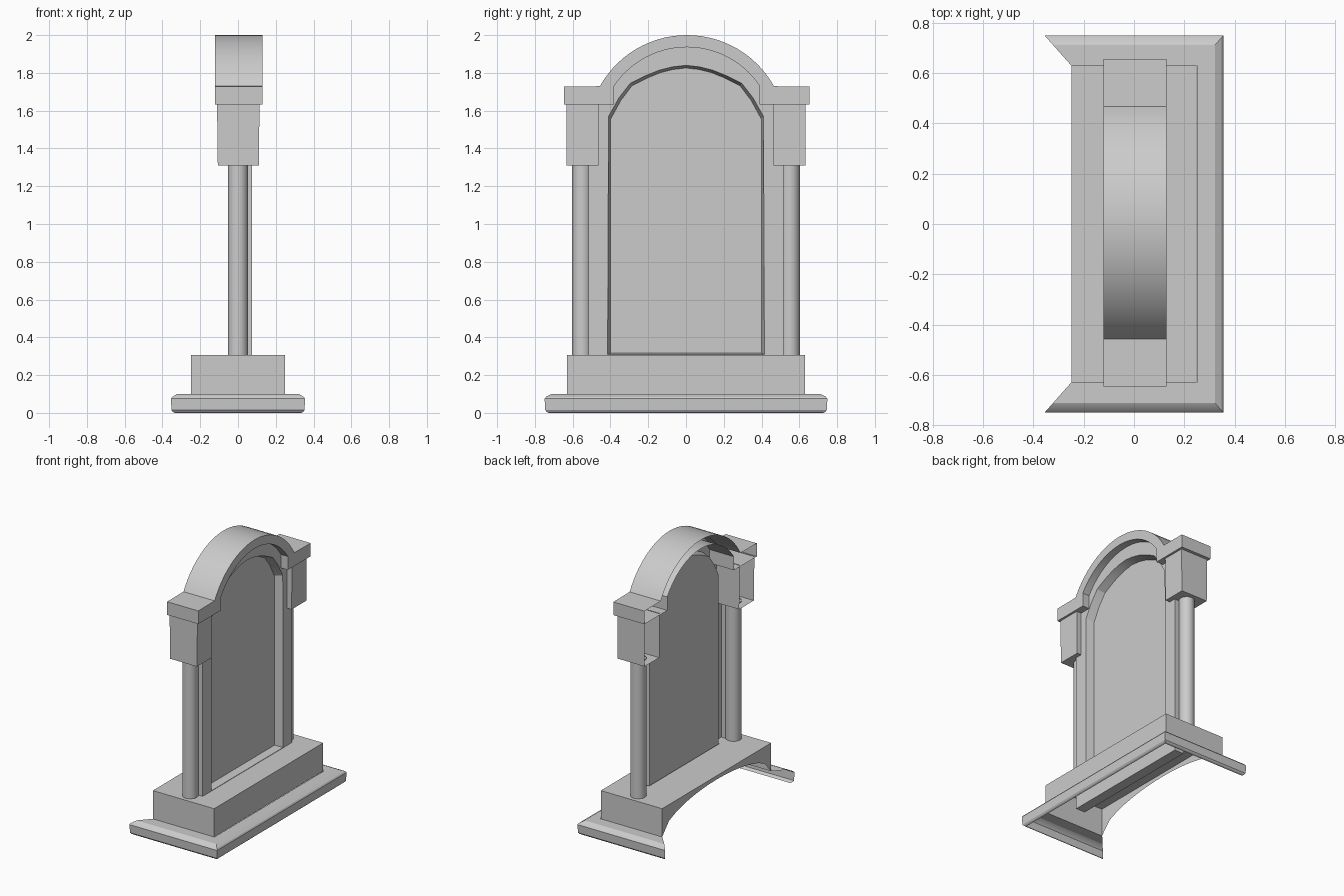
import bpy, bmesh, math

if "Cube" in bpy.data.objects:
    bpy.data.objects.remove(bpy.data.objects["Cube"])


def finish(name, bm, angle=35):
    bmesh.ops.remove_doubles(bm, verts=bm.verts, dist=1e-5)
    bmesh.ops.recalc_face_normals(bm, faces=bm.faces)
    me = bpy.data.meshes.new(name)
    bm.to_mesh(me)
    bm.free()
    ob = bpy.data.objects.new(name, me)
    bpy.context.collection.objects.link(ob)
    bpy.ops.object.select_all(action='DESELECT')
    ob.select_set(True)
    bpy.context.view_layer.objects.active = ob
    bpy.ops.object.shade_smooth_by_angle(angle=math.radians(angle))
    return ob


def loft(bm, loops, closed=False):
    """Bridge successive point loops with quads; return the vertex loops."""
    rows = [[bm.verts.new(p) for p in lp] for lp in loops]
    for a, b in zip(rows, rows[1:]):
        n = len(a)
        for i in range(n if closed else n - 1):
            j = (i + 1) % n
            bm.faces.new((a[i], a[j], b[j], b[i]))
    return rows


def mirrored(half):
    """Half outline from +y side up to y = 0, continued down the -y side."""
    return half + [(-y, z) for y, z in reversed(half) if y > 1e-6]


def arc(radius, y_end, n=14, zc=1.472):
    a0 = math.asin(y_end / radius)
    return [(radius * math.sin(a0 * (1 - i / n)), zc + radius * math.cos(a0 * (1 - i / n)))
            for i in range(n + 1)]


# Base moulding: runs round three sides, mitred and open at the back
bm = bmesh.new()
profile = [(0, .10), (.072, .10), (.098, .085), (.105, .075), (.102, .015), (.095, .005), (.085, 0)]
corners = [(-1, -1), (1, -1), (1, 1), (-1, 1)]
loft(bm, [[(sx * (.25 + d), sy * (.63 + d * 1.13), z) for sx, sy in corners] for d, z in profile])
finish("base_moulding", bm, 25)

# Plinth: hollow, with a shallow arch cut in the back wall
bm = bmesh.new()
rows = loft(bm, [[(.248 * sx, .63 * sy, z) for sx, sy in corners] for z in (.10, .307)])
bm.faces.new(rows[1])
ys = [-.63 + 1.26 * i / 16 for i in range(17)]
loft(bm, [[(-.248, y, .10 + .18 * math.sqrt(max(0, 1 - (y / .63) ** 2))) for y in ys],
          [(-.248, y, .307) for y in ys]])
finish("plinth", bm)

# Arched frame with a deep reveal, bottom rail and the flat panel inside it
arch = [(.41, 1.57), (.355, 1.668), (.295, 1.745), (.215, 1.785), (.14, 1.815), (.07, 1.832), (0, 1.84)]
inner = [(.415, .31)] + arch
outer = [(.515, .14), (.515, 1.57), (.45, 1.69), (.38, 1.781), (.27, 1.881), (.18, 1.928), (.09, 1.954), (0, 1.962)]
panel = [(.40, .316)] + [(y * .972, z - .014) for y, z in arch]
bm = bmesh.new()
rows = loft(bm, [[(x, y, z) for y, z in mirrored(o)]
                 for x, o in ((0, outer), (.075, outer), (.075, inner), (.015, panel))], closed=True)
bm.faces.new(rows[-1])
finish("arched_panel", bm, 20)

# Cap: stepped band with a round arch, hollow and open at the back
top = mirrored([(.65, 1.728)] + arc(.528, .461))
under = mirrored([(.65, 1.632), (.385, 1.632)] + arc(.464, .385))
outline = top + under[::-1]
bm = bmesh.new()
rows = loft(bm, [[(x, y + .005, z) for y, z in outline] for x in (-.122, .13)], closed=True)
bm.faces.new(rows[1])
finish("arched_cap", bm)

for side, s in (("left", -1), ("right", 1)):
    # Capital block: slightly tapered, open at the back
    bm = bmesh.new()
    lo, hi = [[(x0, s * .632, z), (x1, s * .632, z), (x1, s * .462, z), (x0, s * .462, z)]
              for x0, x1, z in ((-.107, .11, 1.31), (-.111, .114, 1.635))]
    rows = loft(bm, [lo, hi])
    # inner wall, underside
    bm.faces.new(rows[0])
    finish("capital_" + side, bm)

    # Column
    bm = bmesh.new()
    ring = [(.053 * math.cos(math.tau * i / 20), s * .55 + .053 * math.sin(math.tau * i / 20))
            for i in range(20)]
    loft(bm, [[(x, y, z) for x, y in ring] for z in (.30, 1.315)], closed=True)
    finish("column_" + side, bm)
